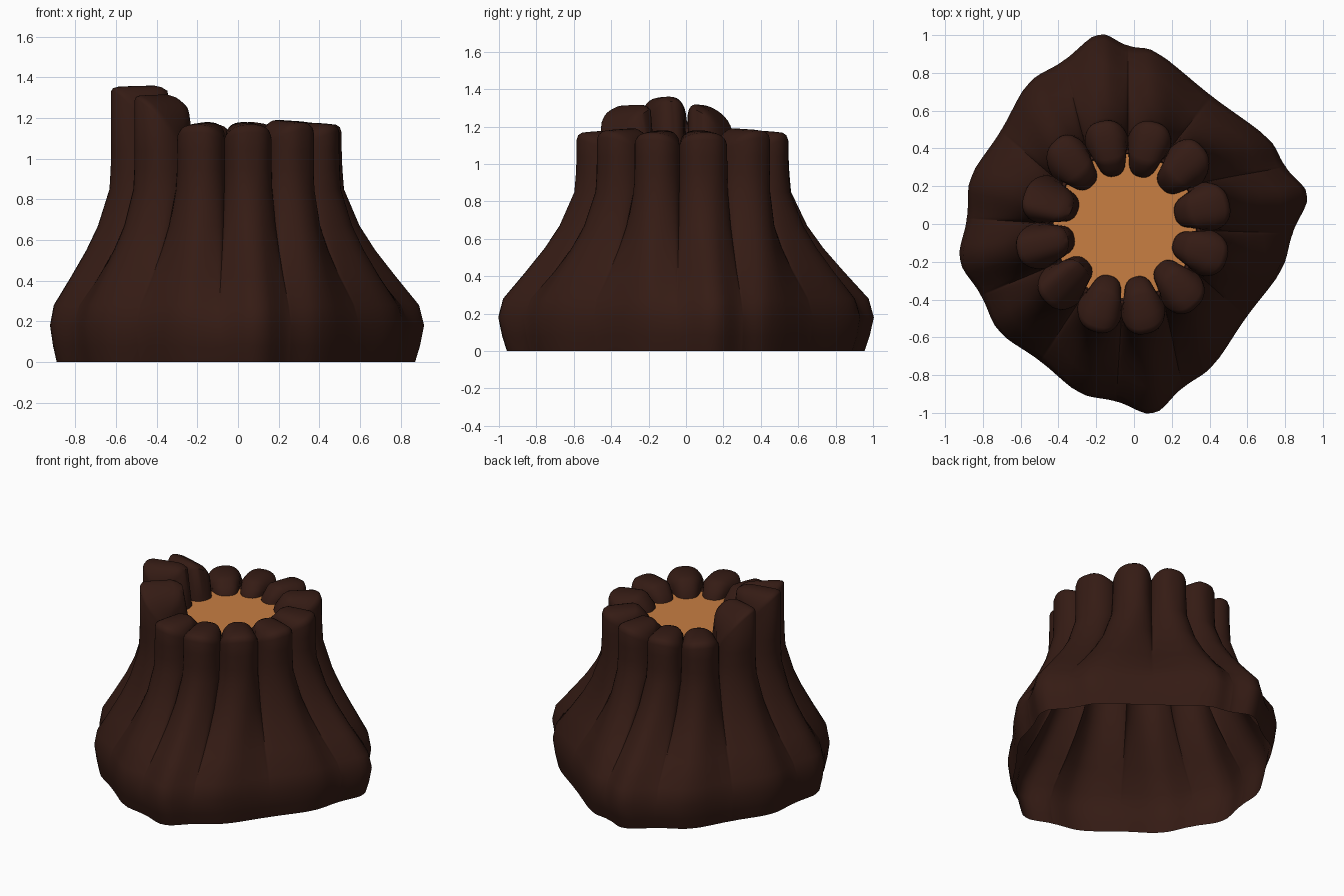
import bpy, math
from mathutils import Vector

if "Cube" in bpy.data.objects:
    bpy.data.objects.remove(bpy.data.objects["Cube"])

def material(name, rgb):
    m = bpy.data.materials.new(name)
    m.diffuse_color = (*rgb, 1)
    m.use_nodes = True
    m.node_tree.nodes["Principled BSDF"].inputs["Base Color"].default_value = m.diffuse_color
    return m

def add_mesh(name, verts, faces, mat):
    me = bpy.data.meshes.new(name)
    me.from_pydata(verts, [], faces)
    ob = bpy.data.objects.new(name, me)
    bpy.context.collection.objects.link(ob)
    me.materials.append(mat)
    bpy.context.view_layer.objects.active = ob
    ob.select_set(True)
    bpy.ops.object.shade_smooth_by_angle(angle=math.radians(50))
    ob.select_set(False)
    return ob

# One bark lobe per row: outer point at the rim, outer point at the root, top height
LOBES = [
    (-.17, .545, -.19, 1.0, 1.17), (.11, .54, .13, .90, 1.18), (.36, .41, .70, .46, 1.19),
    (.505, .11, .915, .15, 1.18), (.49, -.19, .775, -.25, 1.18), (.33, -.44, .42, -.745, 1.19),
    (.07, -.58, .10, -1.0, 1.18), (-.21, -.57, -.29, -.89, 1.18), (-.47, -.41, -.71, -.57, 1.30),
    (-.62, -.14, -.92, -.19, 1.36), (-.58, .16, -.86, .25, 1.30), (-.42, .44, -.56, .74, 1.17)]
N = len(LOBES)
C = Vector((-.045, -.01))
S = 16  # samples across each lobe

# Wall stations: height, flare (0 rim, 1 root), groove depth
WALL = [(0, .89, 0), (.08, .95, 0), (.18, 1, .005), (.28, .94, .025),
        (.42, .66, .06), (.55, .41, .085), (.67, .22, .11),
        (.85, .03, .14), (.95, .01, .15), (1.04, 0, .15)]
# Rim stations: ridge scale, ridge drop, groove scale, groove drop, lobe width
RIM = [(1, .05, .85, .02, 1), (.985, .025, .845, .01, 1), (.95, .012, .83, 0, 1),
       (.85, .006, .80, 0, 1), (.64, 0, .77, 0, .97), (.58, .015, .75, .005, .93),
       (.53, .05, .73, .01, .9)]

def ring(ridges, grooves, f, width=1):
    # each lobe bulges out between two grooves: round at the rim, a soft crease at the root
    pts = []
    for i in range(N):
        a, b, r = grooves[i - 1], grooves[i], ridges[i]
        mid = (a + b) / 2
        for k in range(S):
            w = -math.cos(math.pi * k / S)
            full = (1 - min(1, abs(w) / width) ** 2.6) ** .55
            t = min(1, (1 - abs(w)) / .85)
            soft = .6 * t + .4 * t * t * (3 - 2 * t)
            m = min(1, f) ** .6
            pts.append(a.lerp(b, (w + 1) / 2) + (r - mid) * (full * (1 - m) + soft * m))
    return pts

top = [Vector(l[:2]) for l in LOBES]
root = [Vector(l[2:4]) for l in LOBES]
high = [l[4] for l in LOBES]
ghigh = [min(high[i], high[(i + 1) % N]) - .08 for i in range(N)]

rings = []
for z, f, d in WALL:
    r = [t.lerp(b, f) for t, b in zip(top, root)]
    g = [C + ((r[i] + r[(i + 1) % N]) / 2 - C) * (1 - d) for i in range(N)]
    rings.append(ring([Vector((q.x, q.y, z)) for q in r],
                      [Vector((q.x, q.y, z)) for q in g], 1 if z < .2 else f))

mids = [(top[i] + top[(i + 1) % N]) / 2 for i in range(N)]
def at(q, s, z):
    v = C + (q - C) * s
    return Vector((v.x, v.y, z))
for rs, rd, gs, gd, wd in RIM:
    rings.append(ring([at(q, rs, h - rd * (.5 if h > 1.25 else 1)) for q, h in zip(top, high)],
                      [at(q, gs, h - gd) for q, h in zip(mids, ghigh)], 0, wd))
# Inner lip, tucked below the cut wood
for z, rs, gs in ((1.10, .48, .70), (1.04, .46, .66)):
    rings.append(ring([at(q, rs, z) for q in top], [at(q, gs, z - .01) for q in mids], 0, .86))

M = N * S
verts = [v for rg in rings for v in rg]
faces = []
for j in range(len(rings) - 1):
    for k in range(M):
        n = (k + 1) % M
        faces.append((j * M + k, (j + 1) * M + k, (j + 1) * M + n, j * M + n))
add_mesh("bark", verts, faces, material("dark_bark", (.035, .011, .007)))

# Cut wood face inside the rim
K = 48
disc = [(C.x + .385 * math.cos(2 * math.pi * k / K), C.y + .385 * math.sin(2 * math.pi * k / K), 1.075)
        for k in range(K)]
add_mesh("cut_wood", disc, [tuple(range(K))], material("pale_wood", (.58, .21, .055)))
